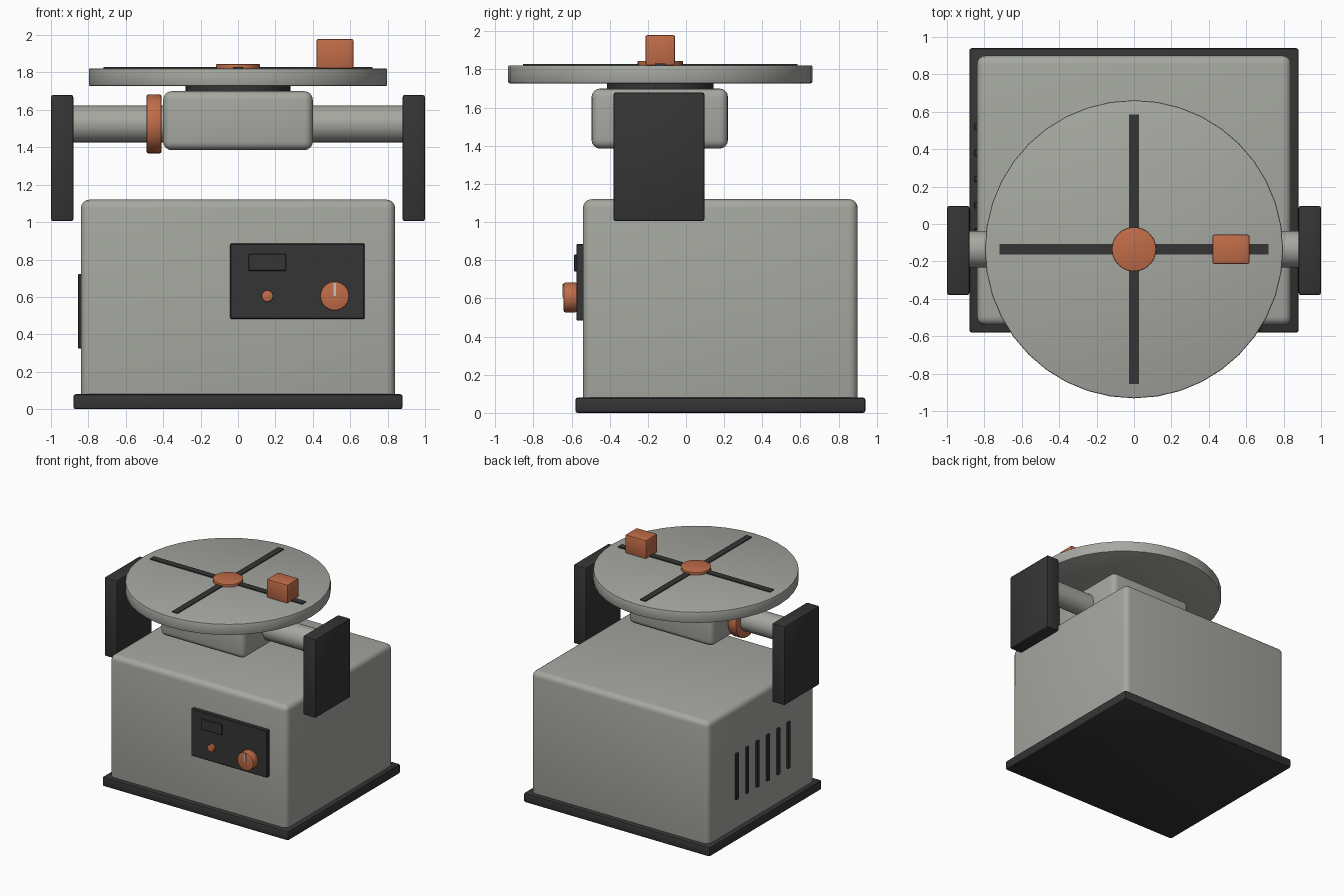
import bpy, math
from mathutils import Vector

if "Cube" in bpy.data.objects:
    bpy.data.objects.remove(bpy.data.objects["Cube"])


def material(name, rgb):
    m = bpy.data.materials.new(name)
    m.diffuse_color = (*rgb, 1)
    m.use_nodes = True
    m.node_tree.nodes["Principled BSDF"].inputs["Base Color"].default_value = m.diffuse_color
    return m


GREY = material("warm grey paint", (0.38, 0.39, 0.355))
DARK = material("charcoal", (0.035, 0.035, 0.036))
ORANGE = material("burnt orange", (0.53, 0.15, 0.065))
SILVER = material("pale grey", (0.55, 0.56, 0.55))
CY = -0.135  # y of the tilting axis and turntable centre


def finish(ob, name, mat, bevel, segments):
    ob.name = name
    ob.data.materials.append(mat)
    bpy.ops.object.transform_apply(location=False, rotation=True, scale=True)
    if bevel:
        mod = ob.modifiers.new("rounded edges", 'BEVEL')
        mod.width, mod.segments = bevel, segments
        mod.limit_method, mod.angle_limit = 'ANGLE', math.radians(40)
        bpy.ops.object.modifier_apply(modifier=mod.name)
    bpy.ops.object.shade_smooth_by_angle(angle=math.radians(35))
    return ob


def box(name, x, y, z, mat, bevel=0.0, segments=3):
    """Box from (min, max) ranges along each axis."""
    bpy.ops.mesh.primitive_cube_add(size=1, location=[sum(r) / 2 for r in (x, y, z)])
    ob = bpy.context.object
    ob.scale = [r[1] - r[0] for r in (x, y, z)]
    return finish(ob, name, mat, bevel, segments)


def cylinder(name, start, end, radius, mat, bevel=0.0, sides=32):
    """Cylinder running between two points."""
    a, b = Vector(start), Vector(end)
    bpy.ops.mesh.primitive_cylinder_add(vertices=sides, radius=radius, depth=(b - a).length,
                                        location=(a + b) / 2)
    ob = bpy.context.object
    ob.rotation_euler = (b - a).to_track_quat('Z', 'Y').to_euler()
    return finish(ob, name, mat, bevel, 2)


# Cabinet and plinth
box("plinth", (-0.88, 0.88), (-0.58, 0.94), (0, 0.08), DARK, 0.012, 2)
box("cabinet", (-0.84, 0.84), (-0.54, 0.90), (0.01, 1.12), GREY, 0.045, 4)

# Control panel
box("control_panel", (-0.043, 0.677), (-0.575, -0.53), (0.483, 0.885), DARK, 0.005, 1)
box("display", (0.057, 0.257), (-0.586, -0.57), (0.74, 0.83), DARK, 0.003, 1)
cylinder("push_button", (0.157, -0.57, 0.605), (0.157, -0.60, 0.605), 0.031, ORANGE, 0.005, 24)
cylinder("dial", (0.517, -0.57, 0.605), (0.517, -0.642, 0.605), 0.078, ORANGE, 0.009)
box("dial_pointer", (0.51, 0.524), (-0.648, -0.64), (0.605, 0.675), SILVER)

# Vent slots on the left wall
for i in range(6):
    y = 0.52 - 0.14 * i
    box(f"vent_{i + 1}", (-0.855, -0.83), (y - 0.018, y + 0.018), (0.325, 0.722), DARK, 0.004, 1)

# Support arms and tilting shaft
for side, s in (("left", -1), ("right", 1)):
    box(f"{side}_arm", sorted((s * 0.88, s * 1.0)), (-0.38, 0.097), (1.005, 1.68), DARK, 0.012, 2)
cylinder("tilt_shaft", (-0.90, CY, 1.525), (0.90, CY, 1.525), 0.098, GREY)
cylinder("shaft_ring", (-0.49, CY, 1.525), (-0.408, CY, 1.525), 0.158, ORANGE, 0.012)

# Gear housing and bearing collar
box("gear_housing", (-0.40, 0.40), (-0.495, 0.22), (1.385, 1.70), GREY, 0.045, 4)
cylinder("bearing_collar", (0, CY, 1.68), (0, CY, 1.735), 0.28, DARK)

# Turntable with cross slots, hub and clamp block
cylinder("turntable", (0, CY, 1.727), (0, CY, 1.822), 0.797, GREY, 0.008, 40)
box("cross_slot_x", (-0.72, 0.72), (CY - 0.027, CY + 0.027), (1.815, 1.83), DARK)
box("cross_slot_y", (-0.027, 0.027), (CY - 0.72, CY + 0.72), (1.815, 1.829), DARK)
cylinder("hub", (0, CY, 1.815), (0, CY, 1.845), 0.118, ORANGE, 0.004)
box("clamp_block", (0.42, 0.617), (CY - 0.078, CY + 0.078), (1.82, 1.98), ORANGE, 0.01, 2)
